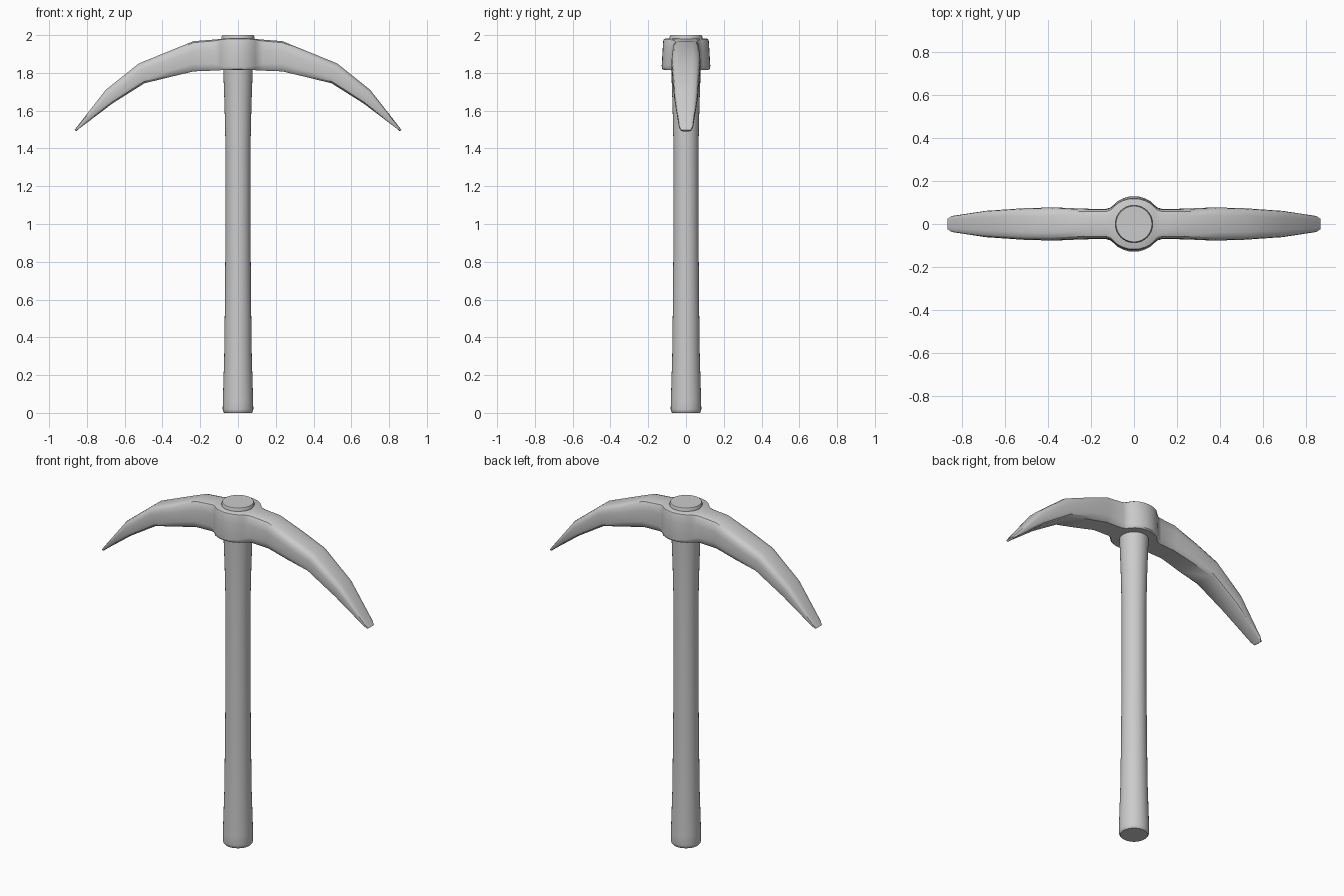
import bpy, bmesh, math

if "Cube" in bpy.data.objects:
    bpy.data.objects.remove(bpy.data.objects["Cube"])


def loft(name, rings, angle):
    """Skin a list of closed rings, cap both ends, shade smooth by angle."""
    bm = bmesh.new()
    loops = [[bm.verts.new(p) for p in ring] for ring in rings]
    n = len(loops[0])
    for a, b in zip(loops, loops[1:]):
        for i in range(n):
            j = (i + 1) % n
            bm.faces.new((a[i], a[j], b[j], b[i]))
    bm.faces.new(loops[0])
    bm.faces.new(loops[-1])
    bmesh.ops.recalc_face_normals(bm, faces=bm.faces)
    mesh = bpy.data.meshes.new(name)
    bm.to_mesh(mesh)
    bm.free()
    ob = bpy.data.objects.new(name, mesh)
    bpy.context.collection.objects.link(ob)
    bpy.ops.object.select_all(action='DESELECT')
    ob.select_set(True)
    bpy.context.view_layer.objects.active = ob
    bpy.ops.object.shade_smooth_by_angle(angle=math.radians(angle))
    return ob


# Handle: round shaft flared at both ends, passing through the head
profile = [(0.073, 0.0), (0.079, 0.008), (0.081, 0.02), (0.08, 0.07),
           (0.073, 0.3), (0.069, 0.6), (0.066, 1.0), (0.066, 1.4),
           (0.071, 1.62), (0.078, 1.82), (0.086, 1.96), (0.087, 1.992), (0.083, 2.0)]
SIDES = 32
loft("handle", [[(r * math.cos(2 * math.pi * i / SIDES),
                  r * math.sin(2 * math.pi * i / SIDES), z) for i in range(SIDES)]
                for r, z in profile], 40)

# Head cross-sections as (half-width fraction, depth fraction from the top)
ARM = [(0.5, 0), (0.8, 0.05), (0.95, 0.16), (1, 0.35), (1, 0.75), (0.93, 0.91), (0.75, 1)]
COLLAR = [(0.84, 0), (0.9, 0.02), (0.93, 0.08), (0.95, 0.35), (0.99, 0.88), (0.97, 0.96), (0.91, 1)]


def section(side, xt, zt, xb, zb, w, k):
    half = []
    for (wa, ta), (wc, tc) in zip(ARM, COLLAR):
        f, t = wa + (wc - wa) * k, ta + (tc - ta) * k
        half.append((side * (xt + (xb - xt) * t), f * w, zt + (zb - zt) * t))
    return half + [(x, -y, z) for x, y, z in reversed(half)]


# Head stations: top x, top z, bottom x, bottom z, half width, collar blend
stations = [(0.0, 1.982, 0.0, 1.815, 0.130, 1),
            (0.025, 1.982, 0.025, 1.815, 0.128, 1),
            (0.05, 1.982, 0.05, 1.815, 0.120, 1),
            (0.075, 1.981, 0.075, 1.815, 0.107, 1),
            (0.092, 1.980, 0.092, 1.814, 0.091, 0.8),
            (0.108, 1.978, 0.108, 1.813, 0.077, 0.5),
            (0.13, 1.976, 0.13, 1.812, 0.070, 0.2),
            (0.235, 1.968, 0.235, 1.808, 0.071, 0),
            (0.38, 1.909, 0.365, 1.777, 0.077, 0),
            (0.525, 1.850, 0.495, 1.745, 0.073, 0),
            (0.70, 1.710, 0.665, 1.638, 0.061, 0),
            (0.85, 1.518, 0.838, 1.507, 0.037, 0),
            (0.866, 1.498, 0.856, 1.491, 0.026, 0)]
rings = [section(-1, *s) for s in reversed(stations[1:])] + [section(1, *s) for s in stations]
loft("pick_head", rings, 35)
